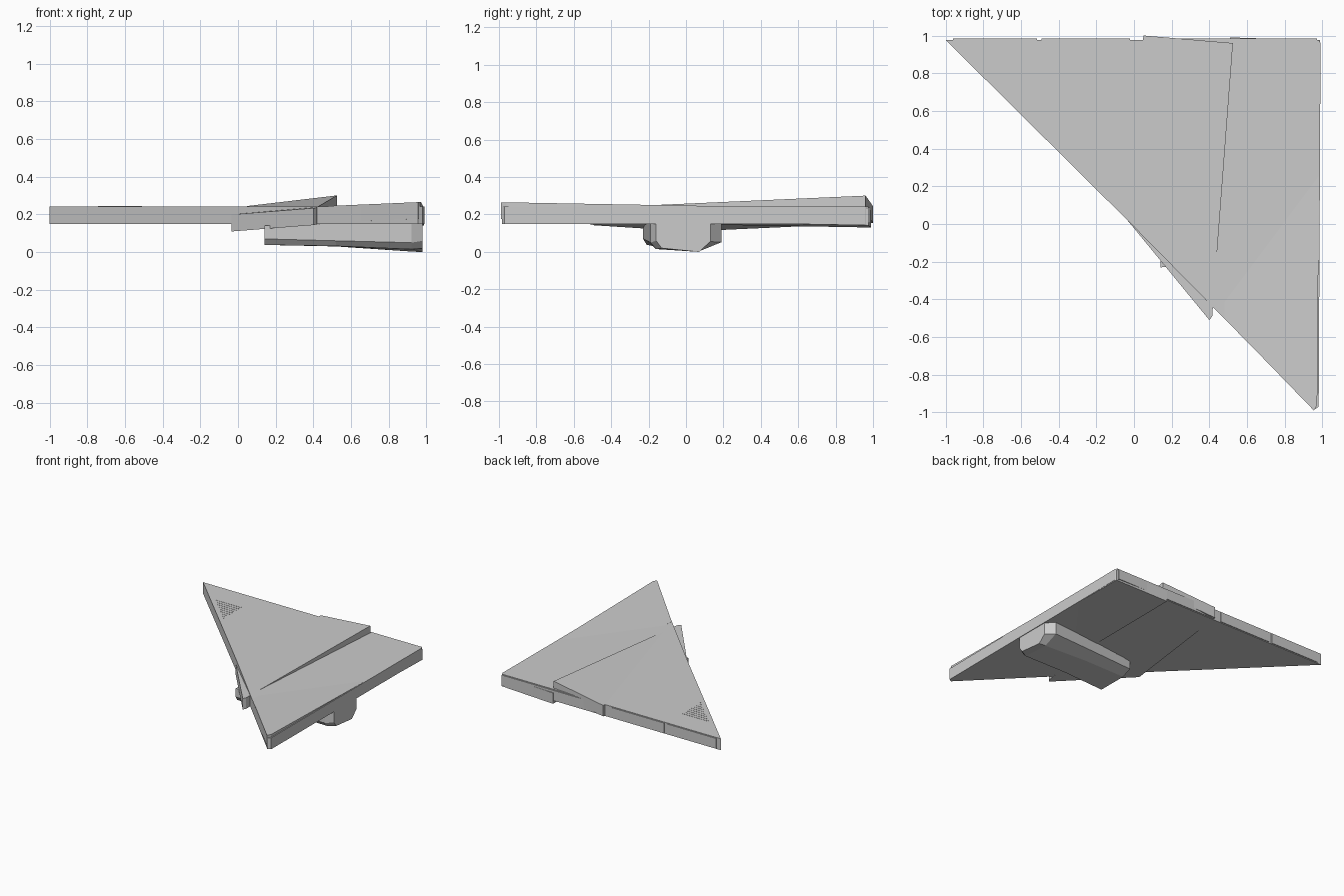
import bpy, bmesh

if "Cube" in bpy.data.objects:
    bpy.data.objects.remove(bpy.data.objects["Cube"])


def loft(name, rings, bevel=0.0):
    """Join equal-length rings of points into a closed solid."""
    bm = bmesh.new()
    loops = [[bm.verts.new(p) for p in ring] for ring in rings]
    n = len(loops[0])
    bm.faces.new(loops[0])
    bm.faces.new(loops[-1])
    for a, b in zip(loops, loops[1:]):
        for i in range(n):
            j = (i + 1) % n
            bm.faces.new((a[i], a[j], b[j], b[i]))
    bmesh.ops.recalc_face_normals(bm, faces=bm.faces[:])
    mesh = bpy.data.meshes.new(name)
    bm.to_mesh(mesh)
    bm.free()
    ob = bpy.data.objects.new(name, mesh)
    bpy.context.collection.objects.link(ob)
    if bevel:
        mod = ob.modifiers.new("bevel", 'BEVEL')
        mod.width = bevel
        mod.segments = 2
        mod.limit_method = 'ANGLE'
    return ob


def plate(name, outline, top, thickness, bevel=0.0):
    """Slab whose top follows the plane z = top(x, y)."""
    rings = [[(x, y, top(x, y) - d) for x, y in outline] for d in (thickness, 0)]
    return loft(name, rings, bevel)


# Flat main triangle
plate("main_plate", [(-1, 0.977), (-0.03, 0.015), (0.955, -0.985), (0.98, -0.97), (0.99, 0.96), (0.98, 0.977)],
      lambda x, y: 0.243, 0.093)

# Tilted middle plate: rises out of the top at the back, drops below at the left
plate("tilted_middle_plate", [(-0.035, 0.02), (0.40, -0.51), (0.415, -0.49), (0.525, 0.96), (0.05, 1.0)],
      lambda x, y: 0.2 + 0.1213 * (x + 0.03) + 0.0354 * (y - 0.02), 0.09)

# Tilted front corner plate: rises towards the front tip
plate("tilted_corner_plate", [(0.48, -0.5), (0.955, -0.99), (0.972, -0.96), (0.988, 0.975), (0.51, 0.99), (0.48, -0.25)],
      lambda x, y: 0.24 + 0.0242 * (x - 0.48) - 0.0181 * (y + 0.25), 0.088)

# Back edge strips with small gaps between them
for i, (x0, x1) in enumerate([(-0.96, -0.515), (-0.49, -0.02), (0.05, 0.97)]):
    plate(f"back_edge_strip_{i + 1}", [(x0, 0.97), (x1, 0.97), (x1, 0.984), (x0, 0.984)],
          lambda x, y: 0.238, 0.083)

# Fine surface slats near the left tip
for i in range(9):
    y = 0.54 + i * 0.029
    plate(f"surface_slat_{i + 1}", [(-y + 0.03, y), (-0.515, y), (-0.515, y + 0.008), (-y + 0.03, y + 0.008)],
          lambda x, y: 0.2445, 0.003)

# Pod slung below the plates, along x
pod = [
    (0.14, [(-0.23, 0.14), (-0.23, 0.07), (-0.21, 0.038), (0.04, 0.038), (0.12, 0.07), (0.12, 0.14)]),
    (0.52, [(-0.21, 0.15), (-0.21, 0.06), (-0.18, 0.032), (0.055, 0.03), (0.155, 0.062), (0.155, 0.15)]),
    (0.92, [(-0.19, 0.165), (-0.19, 0.05), (-0.16, 0.015), (0.07, 0.003), (0.19, 0.052), (0.19, 0.165)]),
    (0.98, [(-0.16, 0.165), (-0.16, 0.06), (-0.13, 0.02), (0.07, 0.0), (0.13, 0.055), (0.13, 0.165)]),
]
loft("under_pod", [[(x, y, z) for y, z in ring] for x, ring in pod])
